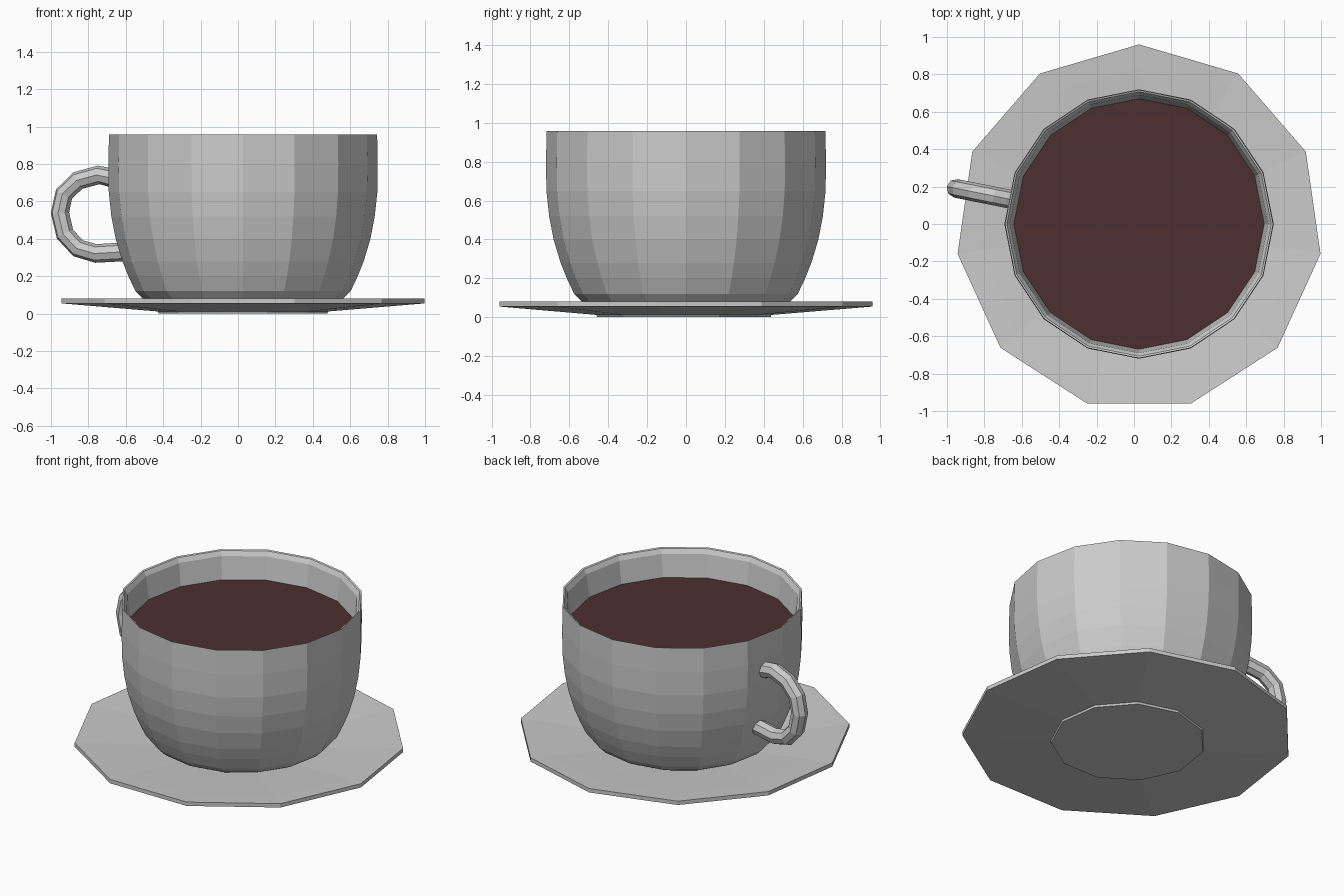
import bpy, bmesh, math
from mathutils import Vector

if "Cube" in bpy.data.objects:
    bpy.data.objects.remove(bpy.data.objects["Cube"])

CX = 0.027  # shared axis of cup and saucer


def finish(name, bm):
    bmesh.ops.recalc_face_normals(bm, faces=bm.faces)
    mesh = bpy.data.meshes.new(name)
    bm.to_mesh(mesh)
    bm.free()
    obj = bpy.data.objects.new(name, mesh)
    bpy.context.collection.objects.link(obj)
    return obj


def skin(bm, rings):
    n = len(rings[0])
    for a, b in zip(rings, rings[1:]):
        for i in range(n):
            j = (i + 1) % n
            bm.faces.new((a[i], a[j], b[j], b[i]))
    bm.faces.new(rings[0])
    bm.faces.new(rings[-1])


def lathe(name, profile, sides, cy):
    bm = bmesh.new()
    rings = []
    for r, z in profile:
        angles = [math.pi / 2 + math.tau * i / sides for i in range(sides)]
        rings.append([bm.verts.new((CX + r * math.cos(a), cy + r * math.sin(a), z))
                      for a in angles])
    skin(bm, rings)
    return finish(name, bm)


# Saucer: eleven-sided shallow dish on a low foot
lathe("saucer", [(0.455, 0.0), (0.46, 0.012), (0.98, 0.055), (0.98, 0.08),
                 (0.86, 0.072), (0.45, 0.04)], 11, -0.02)

# Cup: outer wall up to a thin bevelled lip, then down the inside
lathe("cup", [(0.46, 0.042), (0.535, 0.08), (0.575, 0.12), (0.613, 0.2),
              (0.645, 0.28), (0.681, 0.4), (0.704, 0.52), (0.718, 0.65),
              (0.72, 0.8), (0.717, 0.957), (0.707, 0.953), (0.69, 0.925),
              (0.668, 0.77), (0.655, 0.62), (0.62, 0.38), (0.55, 0.2),
              (0.44, 0.1)], 16, 0)

# Drink surface
drink = lathe("coffee", [(0.66, 0.765), (0.67, 0.78)], 16, 0)
mat = bpy.data.materials.new("coffee_brown")
mat.diffuse_color = (0.072, 0.03, 0.028, 1)
mat.use_nodes = True
mat.node_tree.nodes["Principled BSDF"].inputs["Base Color"].default_value = mat.diffuse_color
drink.data.materials.append(mat)

# Handle: eight-sided tube swept along a C-shaped path, turned slightly backwards
path = [(-0.64, 0.715), (-0.69, 0.73), (-0.745, 0.742), (-0.855, 0.712),
        (-0.93, 0.64), (-0.952, 0.54), (-0.925, 0.425), (-0.855, 0.35),
        (-0.76, 0.322), (-0.58, 0.332)]
pts = [Vector((x, 0.13 + 0.2 * (-0.65 - x), z)) for x, z in path]
side = Vector((0.2, 1, 0)).normalized()
bm = bmesh.new()
rings = []
for i, p in enumerate(pts):
    tangent = (pts[min(i + 1, len(pts) - 1)] - pts[max(i - 1, 0)]).normalized()
    out = tangent.cross(side).normalized()
    rings.append([bm.verts.new(p + 0.05 * (out * math.cos(a) + side * math.sin(a)))
                  for a in (math.tau * k / 8 for k in range(8))])
skin(bm, rings)
finish("handle", bm)
